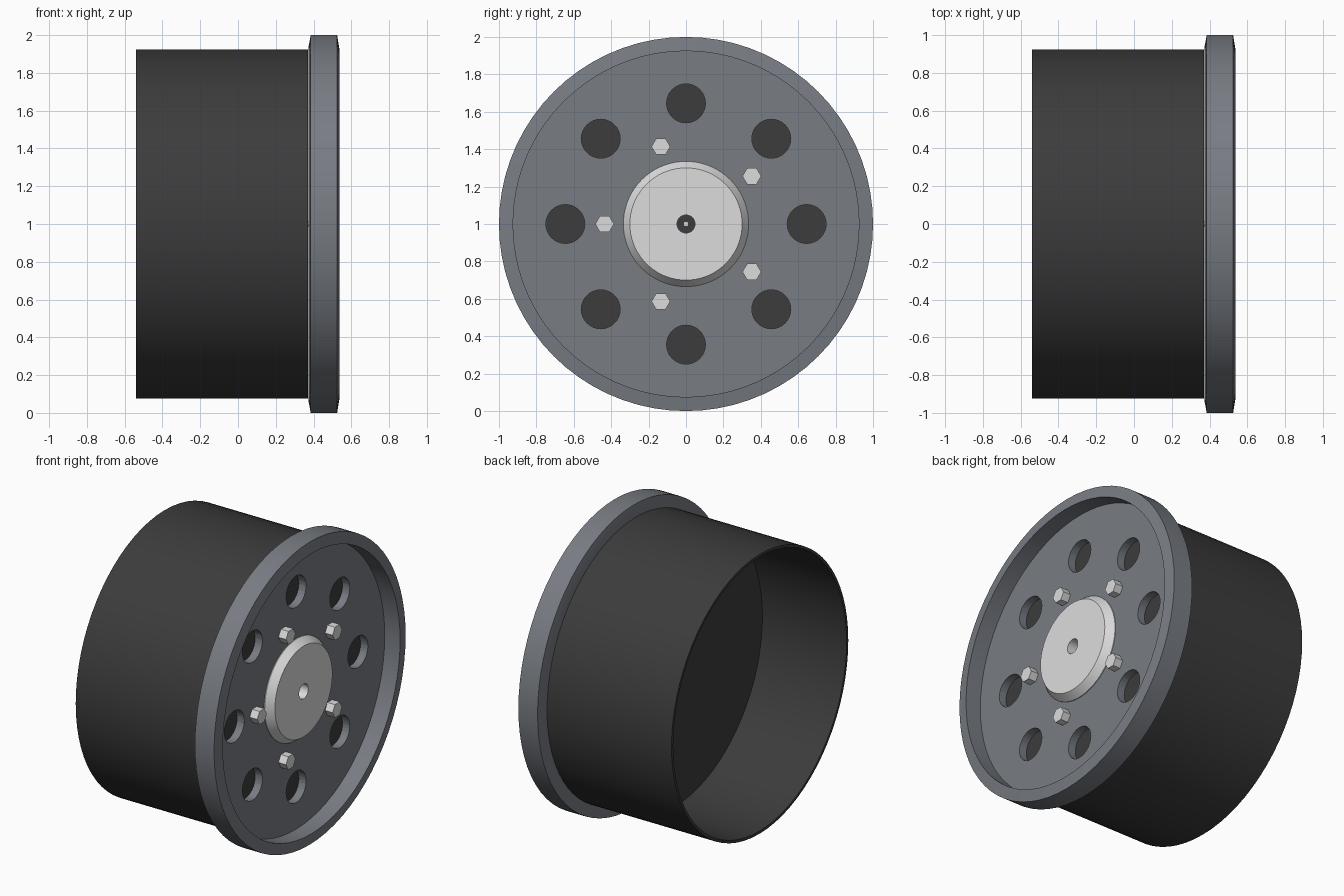
import bpy, bmesh
from math import sin, cos, pi, radians
from mathutils import Matrix

cube = bpy.data.objects.get("Cube")
if cube:
    bpy.data.objects.remove(cube, do_unlink=True)

AXIS_Z = 1.0      # height of the wheel axis
PLATE = 0.425     # x of the recessed plate face
BACK = 0.37       # x where plate and drum meet


def material(name, rgb):
    m = bpy.data.materials.new(name)
    m.use_nodes = True
    colour = (*rgb, 1)
    m.diffuse_color = colour
    m.node_tree.nodes["Principled BSDF"].inputs["Base Color"].default_value = colour
    return m


black = material("matte black", (0.045, 0.045, 0.045))
grey = material("steel grey", (0.19, 0.205, 0.23))
light = material("light metal", (0.72, 0.72, 0.72))


def finish(name, bm, mat, smooth=True):
    bmesh.ops.recalc_face_normals(bm, faces=bm.faces)
    mesh = bpy.data.meshes.new(name)
    bm.to_mesh(mesh)
    bm.free()
    ob = bpy.data.objects.new(name, mesh)
    bpy.context.collection.objects.link(ob)
    mesh.materials.append(mat)
    if smooth:
        shade(ob)
    return ob


def select(ob):
    bpy.ops.object.select_all(action="DESELECT")
    ob.select_set(True)
    bpy.context.view_layer.objects.active = ob


def shade(ob):
    select(ob)
    bpy.ops.object.shade_smooth_by_angle(angle=radians(25))


def lathe(name, profile, mat, sides=72, closed=True):
    """Turn (x, radius) points about the wheel axis; open profiles get end caps."""
    bm = bmesh.new()
    rings = []
    for x, r in profile:
        angles = [2 * pi * i / sides for i in range(sides)]
        rings.append([bm.verts.new((x, r * cos(a), AXIS_Z + r * sin(a))) for a in angles])
    pairs = list(zip(rings, rings[1:]))
    if closed:
        pairs.append((rings[-1], rings[0]))
    else:
        bm.faces.new(rings[0])
        bm.faces.new(rings[-1])
    for a, b in pairs:
        for i in range(sides):
            j = (i + 1) % sides
            bm.faces.new((a[i], a[j], b[j], b[i]))
    return finish(name, bm, mat)


def rod(bm, x0, x1, radius, circle, angle, sides, turn=0):
    """Add a prism along x, set on a circle about the wheel axis."""
    place = Matrix.Translation(((x0 + x1) / 2, circle * cos(angle), AXIS_Z + circle * sin(angle)))
    spin = Matrix.Rotation(pi / 2, 4, "Y") @ Matrix.Rotation(turn, 4, "Z")
    bmesh.ops.create_cone(bm, cap_ends=True, segments=sides, radius1=radius,
                          radius2=radius, depth=x1 - x0, matrix=place @ spin)


# Open drum with a thick closed end
lathe("drum", [(BACK, 0.923), (-0.54, 0.923), (-0.54, 0.905), (0.075, 0.905)],
      black, closed=False)

# Flange rim with bevelled edges and recessed plate
flange = lathe("flange_plate", [
    (BACK + 0.002, 0.2), (BACK + 0.002, 0.93), (0.385, 1.0), (0.525, 1.0),
    (0.537, 0.925), (PLATE, 0.925), (PLATE, 0.2)], grey)

# Ring of round holes cut through the plate
bm = bmesh.new()
for i in range(8):
    rod(bm, BACK - 0.05, PLATE + 0.05, 0.104, 0.645, i * pi / 4, 32)
cutter = finish("hole_cutter", bm, grey, smooth=False)
cutter.hide_render = True
cut = flange.modifiers.new("holes", "BOOLEAN")
cut.operation = "DIFFERENCE"
cut.solver = "EXACT"
cut.object = cutter
select(flange)
bpy.ops.object.modifier_move_to_index(modifier=cut.name, index=0)
bpy.ops.object.modifier_apply(modifier=cut.name)
bpy.data.objects.remove(cutter, do_unlink=True)
shade(flange)

# Chamfered hub cap with a bored centre and a small pin
lathe("hub_cap", [(BACK + 0.004, 0.048), (BACK + 0.004, 0.335), (PLATE + 0.005, 0.335),
                  (PLATE + 0.055, 0.3), (PLATE + 0.055, 0.048)], light)
bm = bmesh.new()
rod(bm, BACK - 0.01, BACK + 0.01, 0.014, 0, 0, 12)
finish("centre_pin", bm, light)

# Five hexagonal bolt heads
for i in range(5):
    bm = bmesh.new()
    rod(bm, PLATE - 0.01, PLATE + 0.055, 0.05, 0.435, pi + i * 2 * pi / 5, 6, turn=0)
    bolt = finish(f"bolt_{i + 1}", bm, light, smooth=False)
